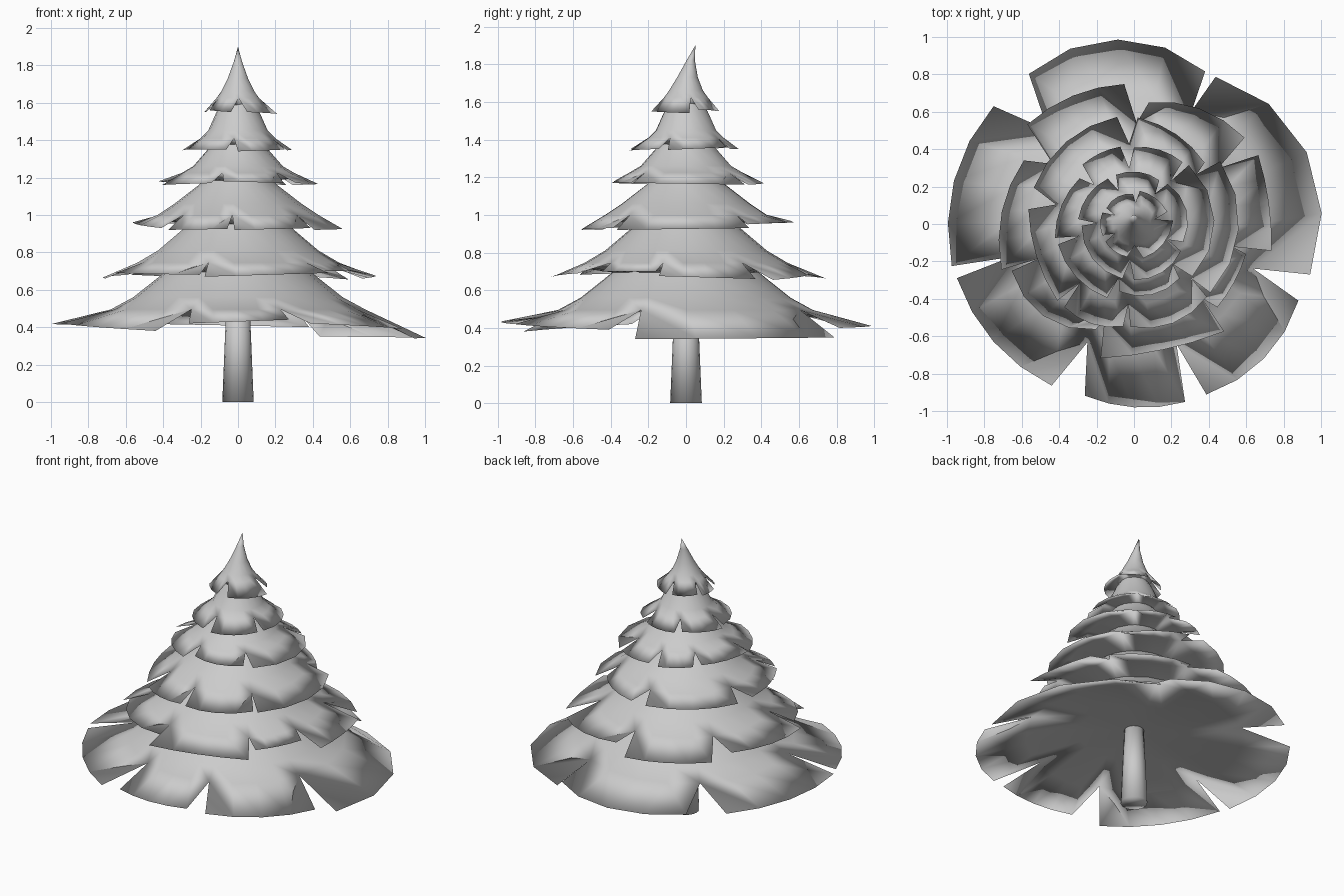
import bpy, bmesh, math


def material(name, rgb):
    m = bpy.data.materials.new(name)
    m.diffuse_color = (*rgb, 1)
    return m


GREY = material("light grey", (0.6, 0.6, 0.6))


def finish(name, bm, angle):
    mesh = bpy.data.meshes.new(name)
    bm.to_mesh(mesh)
    bm.free()
    ob = bpy.data.objects.new(name, mesh)
    bpy.context.collection.objects.link(ob)
    mesh.materials.append(GREY)
    bpy.ops.object.select_all(action='DESELECT')
    ob.select_set(True)
    bpy.context.view_layer.objects.active = ob
    bpy.ops.object.shade_smooth_by_angle(angle=math.radians(angle))
    return ob


def polar(deg, r, z, dy=0.0):
    a = math.radians(deg)
    return (r * math.cos(a), r * math.sin(a) + dy, z)


def branch_tier(name, rings, petals, under, sag=0.03, cols=4):
    """rings: (radius, z, y offset) from the top to the notch depth.
    petals: (start angle, end angle, start/middle/end radius, start/end z).
    under: (radius, z) rings closing the underside, going inwards.
    sag: thickness of each petal at the notch depth."""
    bm = bmesh.new()
    n = len(petals)
    for k, (a0, a1, r0, rm, r1, z0, z1) in enumerate(petals):
        before = petals[k - 1][1] - (360 if k == 0 else 0)
        after = petals[(k + 1) % n][0] + (360 if k == n - 1 else 0)
        n0, n1 = (before + a0) / 2, (a1 + after) / 2
        grid = []
        for i in range(cols + 1):
            t = i / cols
            inner = n0 + (n1 - n0) * t
            # rim radius is a curve through start, middle and end
            r = r0 * (1 - t) * (1 - 2 * t) + rm * 4 * t * (1 - t) + r1 * t * (2 * t - 1)
            col = [polar(inner, *ring) for ring in rings]
            col.append(polar(a0 + (a1 - a0) * t, r, z0 + (z1 - z0) * t))
            knee_r, knee_z = rings[-1][:2]
            col.append(polar(inner, knee_r, knee_z - sag * min(1, 8 * t * (1 - t))))
            col += [polar(inner, *ring) for ring in under]
            grid.append([bm.verts.new(p) for p in col])
        for c, d in zip(grid, grid[1:]):
            for j in range(len(c) - 1):
                bm.faces.new((c[j], c[j + 1], d[j + 1], d[j]))
    bmesh.ops.remove_doubles(bm, verts=bm.verts, dist=0.0008)
    return finish(name, bm, 180)


# Branch tiers, bottom to top, each with its own closed underside
branch_tier("branch_tier_1", [(0.30, 0.77, 0), (0.44, 0.655, 0),
                              (0.56, 0.56, 0), (0.68, 0.495, 0)], [
    (-16, 61, 0.98, 1.00, 0.90, 0.34, 0.35),
    (65, 125, 0.90, 0.99, 0.98, 0.40, 0.42),
    (140, 193, 0.98, 0.99, 1.00, 0.41, 0.42),
    (197, 243, 0.99, 0.98, 0.97, 0.42, 0.38),
    (254, 286, 0.955, 0.98, 0.99, 0.42, 0.44),
    (293, 335, 0.99, 1.00, 0.97, 0.42, 0.39)],
    [(0.35, 0.51), (0.0, 0.53)])

branch_tier("branch_tier_2", [(0.20, 1.01, 0), (0.30, 0.92, 0),
                              (0.43, 0.81, 0), (0.54, 0.745, 0)], [
    (-11, 29, 0.75, 0.73, 0.76, 0.675, 0.66),
    (38, 83, 0.75, 0.71, 0.655, 0.655, 0.69),
    (94, 137, 0.75, 0.76, 0.78, 0.66, 0.68),
    (150, 199, 0.68, 0.71, 0.75, 0.68, 0.66),
    (201, 250, 0.70, 0.69, 0.60, 0.69, 0.68),
    (256, 310, 0.74, 0.69, 0.75, 0.67, 0.69),
    (315, 345, 0.63, 0.62, 0.62, 0.70, 0.70)],
    [(0.36, 0.69)])

branch_tier("branch_tier_3", [(0.14, 1.24, 0), (0.21, 1.16, 0),
                              (0.34, 1.06, 0), (0.43, 1.00, 0)], [
    (-42, 36, 0.55, 0.56, 0.57, 0.92, 0.93),
    (41, 88, 0.50, 0.53, 0.57, 0.95, 0.965),
    (99, 160, 0.58, 0.57, 0.57, 0.96, 0.95),
    (172, 225, 0.57, 0.55, 0.58, 0.96, 0.93),
    (230, 264, 0.58, 0.58, 0.55, 0.92, 0.925),
    (268, 315, 0.55, 0.57, 0.55, 0.92, 0.93)],
    [(0.24, 0.95)])

branch_tier("branch_tier_4", [(0.10, 1.42, 0), (0.17, 1.34, 0),
                              (0.24, 1.26, 0), (0.30, 1.225, 0)], [
    (-42, 47, 0.42, 0.43, 0.43, 1.17, 1.16),
    (52, 90, 0.42, 0.42, 0.41, 1.16, 1.17),
    (100, 131, 0.42, 0.42, 0.42, 1.165, 1.18),
    (140, 190, 0.38, 0.40, 0.43, 1.17, 1.18),
    (195, 250, 0.42, 0.42, 0.42, 1.16, 1.17),
    (258, 310, 0.37, 0.39, 0.38, 1.18, 1.17)],
    [(0.16, 1.18)])

branch_tier("branch_tier_5", [(0.07, 1.62, 0), (0.115, 1.55, 0),
                              (0.16, 1.45, 0), (0.20, 1.41, 0)], [
    (-20, 50, 0.28, 0.29, 0.28, 1.345, 1.36),
    (60, 110, 0.27, 0.28, 0.28, 1.35, 1.35),
    (120, 175, 0.28, 0.29, 0.30, 1.36, 1.345),
    (182, 258, 0.28, 0.29, 0.30, 1.35, 1.35),
    (270, 330, 0.30, 0.30, 0.29, 1.34, 1.35)],
    [(0.12, 1.37)], 0.02)

# Pointed top with a bent tip
branch_tier("tree_tip", [(0, 1.90, 0.05), (0.022, 1.82, 0.025), (0.055, 1.73, 0.008),
                         (0.09, 1.66, 0), (0.115, 1.625, 0)], [
    (-75, 5, 0.19, 0.19, 0.21, 1.55, 1.54),
    (20, 80, 0.19, 0.18, 0.18, 1.56, 1.55),
    (92, 150, 0.16, 0.17, 0.17, 1.55, 1.56),
    (160, 200, 0.18, 0.18, 0.18, 1.55, 1.55),
    (212, 258, 0.18, 0.18, 0.18, 1.56, 1.55)],
    [(0.08, 1.58)], 0.02)

# Trunk, ending under the lowest branches
bm = bmesh.new()
bmesh.ops.create_cone(bm, cap_ends=True, segments=16, radius1=0.084, radius2=0.062, depth=0.53)
bmesh.ops.translate(bm, verts=bm.verts, vec=(0, 0, 0.265))
finish("trunk", bm, 180)
